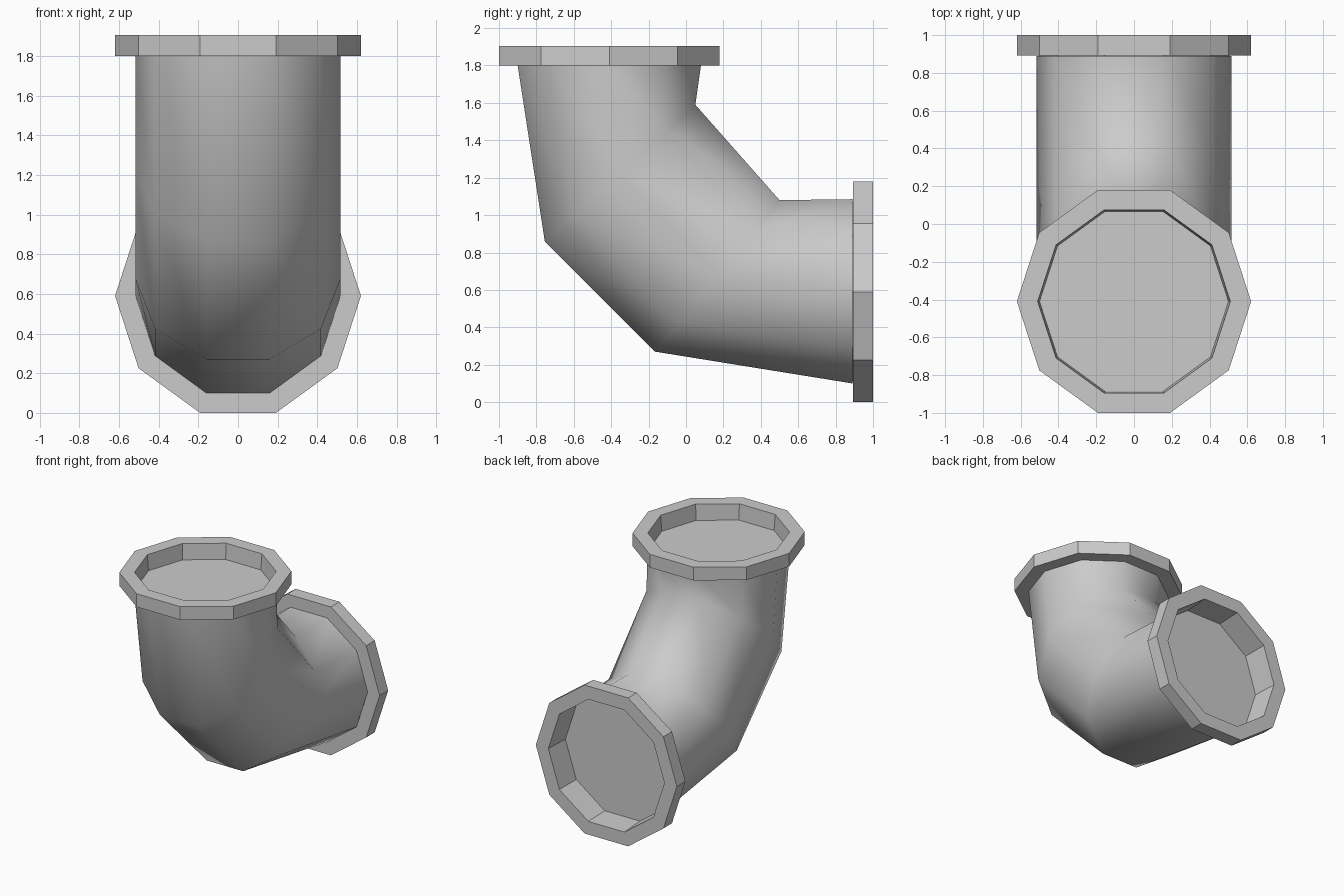
import bpy, bmesh, math

if "Cube" in bpy.data.objects:
    bpy.data.objects.remove(bpy.data.objects["Cube"])

SIDES = 10
APOTHEM = math.sin(math.radians(72))   # flat-to-centre ratio of a decagon


def ring(bm, rx, outer, inner):
    """Ten-sided section spanning two (y, z) points in the side profile."""
    cy, cz = (outer[0] + inner[0]) / 2, (outer[1] + inner[1]) / 2
    dy, dz = (inner[0] - outer[0]) / 2, (inner[1] - outer[1]) / 2
    verts = []
    for i in range(SIDES):
        a = 2 * math.pi * i / SIDES
        s = math.sin(a) / APOTHEM
        verts.append(bm.verts.new((rx * math.cos(a), cy + dy * s, cz + dz * s)))
    return verts


def loft(name, sections, cap_end=False, smooth=False):
    bm = bmesh.new()
    rings = [ring(bm, *s) for s in sections]
    for a, b in zip(rings, rings[1:]):
        for i in range(SIDES):
            j = (i + 1) % SIDES
            bm.faces.new((a[i], a[j], b[j], b[i]))
    if cap_end:
        bm.faces.new(rings[-1])
    bmesh.ops.recalc_face_normals(bm, faces=bm.faces)
    for f in bm.faces:
        f.smooth = smooth
    mesh = bpy.data.meshes.new(name)
    bm.to_mesh(mesh)
    bm.free()
    obj = bpy.data.objects.new(name, mesh)
    bpy.context.collection.objects.link(obj)
    return obj


def flange(name, centre, point, face, back, floor):
    """Collar with a recessed, plugged opening; point maps (across, along) to (y, z)."""
    steps = [(0.515, back), (0.62, back), (0.62, face), (0.51, face), (0.50, floor)]
    loft(name, [(r, point(centre - r * APOTHEM, d), point(centre + r * APOTHEM, d))
                for r, d in steps], cap_end=True)


# Bent pipe: mitred sections along the elbow
loft("elbow_pipe", [
    (0.517, (-0.90, 1.80), (0.08, 1.80)),
    (0.517, (-0.755, 0.86), (0.05, 1.59)),
    (0.517, (-0.165, 0.27), (0.50, 1.08)),
    (0.517, (0.89, 0.10), (0.89, 1.085)),
], smooth=True)

# Collars at the upright and the rear openings
flange("top_flange", -0.41, lambda c, d: (c, d), 1.905, 1.80, 1.78)
flange("rear_flange", 0.59, lambda c, d: (d, c), 1.00, 0.893, 0.80)
